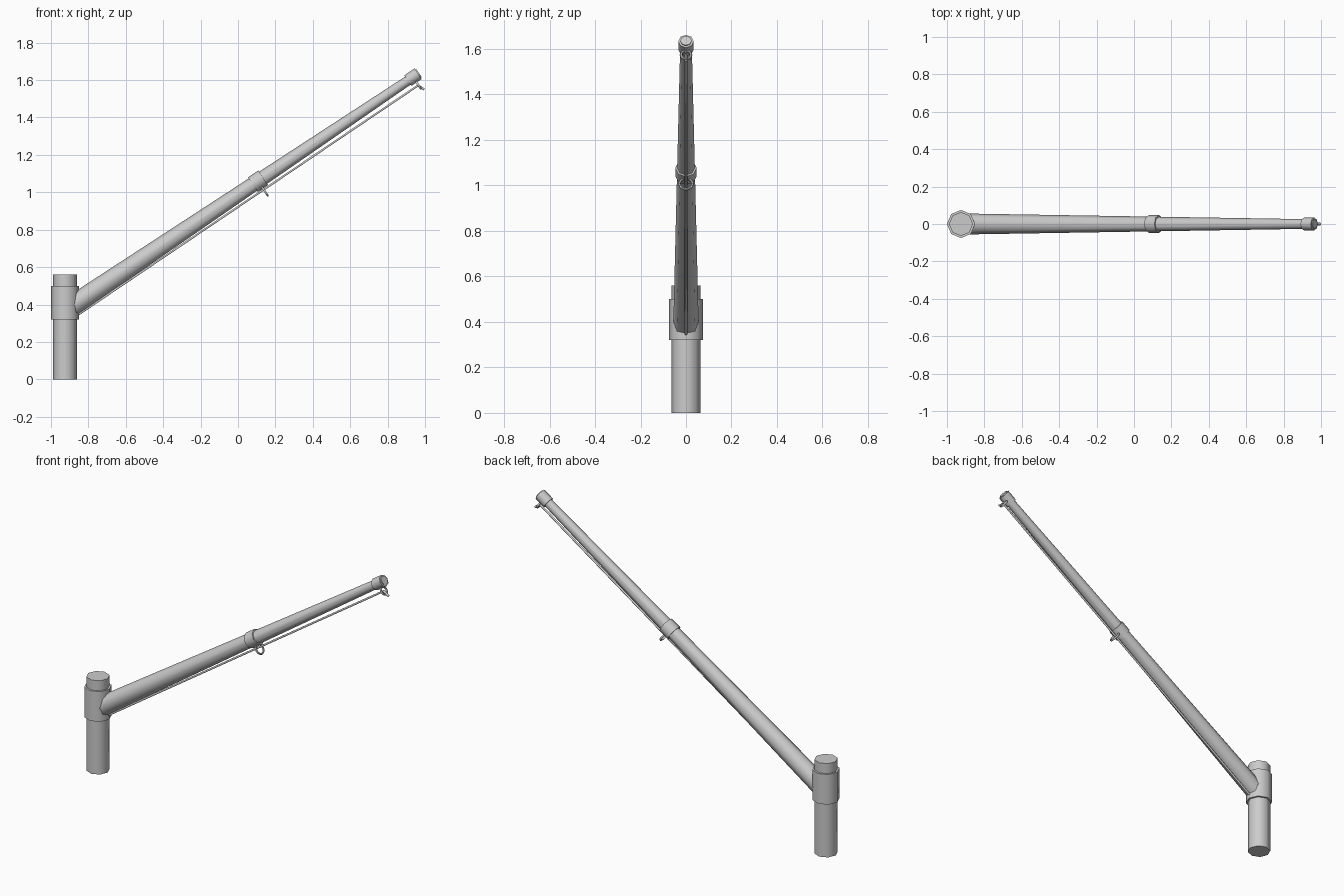
import bpy, math
from mathutils import Vector

if "Cube" in bpy.data.objects:
    bpy.data.objects.remove(bpy.data.objects["Cube"])

BOOM_A = Vector((-0.90, 0, 0.384))
BOOM_B = Vector((0.968, 0, 1.637))
AXIS = (BOOM_B - BOOM_A).normalized()
DOWN = Vector((AXIS.z, 0, -AXIS.x))   # perpendicular to the boom, underside


def smooth(ob, name):
    ob.name = name
    bpy.ops.object.shade_smooth_by_angle(angle=math.radians(60))
    return ob


def tube(name, a, b, r1, r2, sides=8):
    d = b - a
    bpy.ops.mesh.primitive_cone_add(vertices=sides, radius1=r1, radius2=r2,
                                    depth=d.length, location=(a + b) / 2)
    ob = bpy.context.object
    ob.rotation_euler = (0, math.atan2(d.x, d.z), 0)
    return smooth(ob, name)


def ring(name, centre, major, minor):
    bpy.ops.mesh.primitive_torus_add(major_segments=12, minor_segments=6, location=centre,
                                     major_radius=major, minor_radius=minor)
    ob = bpy.context.object
    ob.rotation_euler = (0, math.atan2(AXIS.x, AXIS.z), 0)
    return smooth(ob, name)


# Upright post and the sleeve around it
tube("post", Vector((-0.925, 0, 0)), Vector((-0.925, 0, 0.56)), 0.064, 0.064)
tube("post_sleeve", Vector((-0.925, 0, 0.32)), Vector((-0.925, 0, 0.5)), 0.075, 0.075)

# Tapered boom
tube("boom", BOOM_A, BOOM_B, 0.056, 0.025)

# Bands on the boom, each with a line guide ring beneath
for name, x, r, drop, major in (("middle", 0.107, 0.047, 0.064, 0.029),
                                ("tip", 0.936, 0.034, 0.051, 0.022)):
    c = BOOM_A + AXIS * ((x - BOOM_A.x) / AXIS.x)
    tube(name + "_band", c - AXIS * 0.033, c + AXIS * 0.033, r, r)
    ring(name + "_ring", c + DOWN * drop, major, 0.006)

# Line along the underside, with its short hanging end
line_end = Vector((0.964, 0, 1.572))
tube("line", Vector((-0.87, 0, 0.335)), line_end, 0.006, 0.006, 6)
tube("line_tail", line_end - Vector((0.004, 0, 0)), Vector((0.996, 0, 1.55)), 0.007, 0.007, 6)
